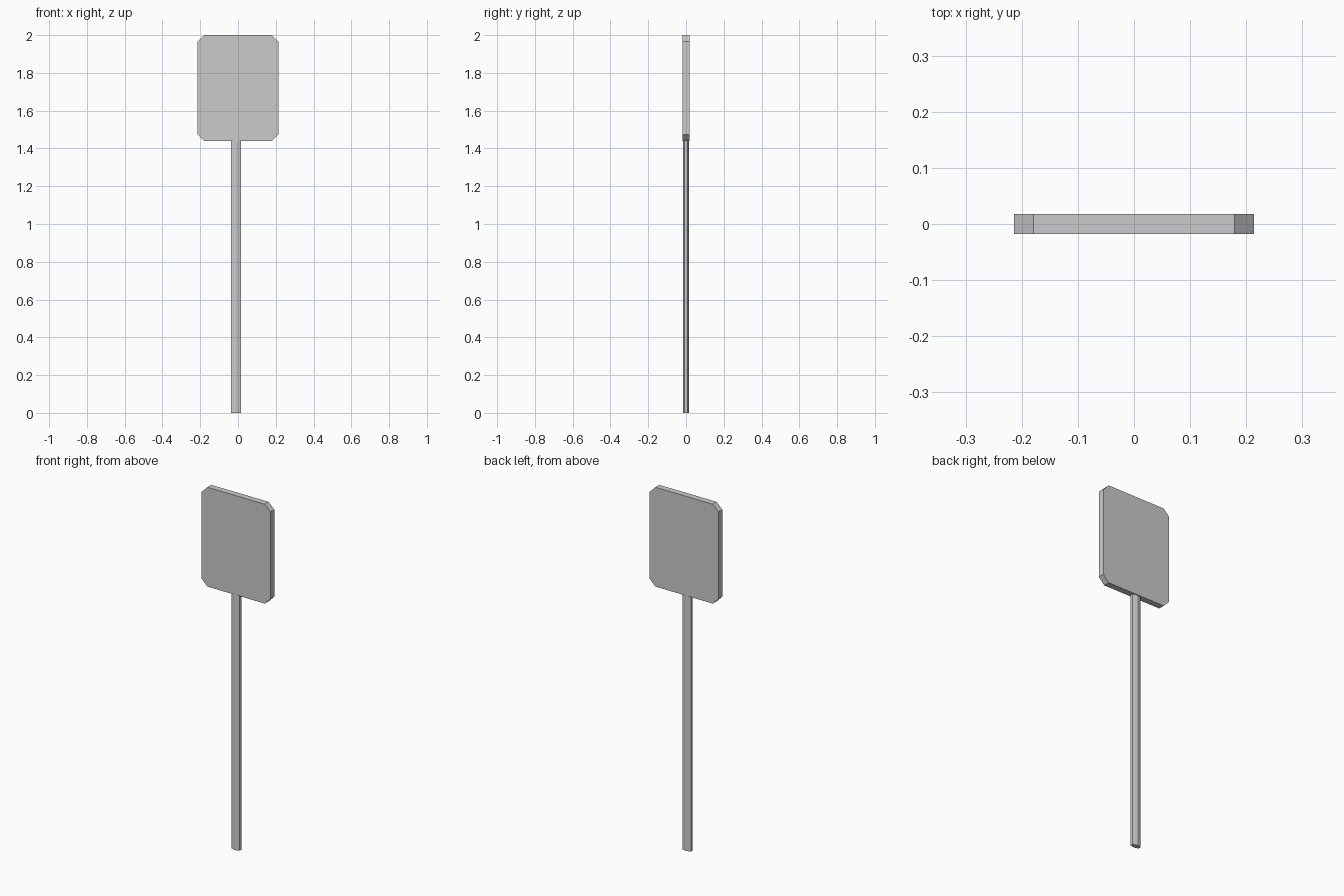
import bpy, bmesh

if "Cube" in bpy.data.objects:
    bpy.data.objects.remove(bpy.data.objects["Cube"])


def prism(name, profile, direction):
    # Extrude a flat closed profile along a direction
    bm = bmesh.new()
    face = bm.faces.new([bm.verts.new(p) for p in profile])
    ext = bmesh.ops.extrude_face_region(bm, geom=[face])
    verts = [g for g in ext["geom"] if isinstance(g, bmesh.types.BMVert)]
    bmesh.ops.translate(bm, verts=verts, vec=direction)
    bmesh.ops.recalc_face_normals(bm, faces=bm.faces)
    mesh = bpy.data.meshes.new(name)
    bm.to_mesh(mesh)
    bm.free()
    obj = bpy.data.objects.new(name, mesh)
    bpy.context.collection.objects.link(obj)
    return obj


# Sign plate: rectangle with clipped corners
W, LOW, TOP, CUT, T = 0.214, 1.44, 2.0, 0.035, 0.0175
plate = [(-W + CUT, LOW), (W - CUT, LOW), (W, LOW + CUT), (W, TOP - CUT),
         (W - CUT, TOP), (-W + CUT, TOP), (-W, TOP - CUT), (-W, LOW + CUT)]
prism("sign_plate", [(x, -T, z) for x, z in plate], (0, 2 * T, 0))

# Post: flattened six-sided bar, slightly off centre
CX, RX, RY = -0.01, 0.026, 0.015
post = [(0, -RY), (RX, -RY / 2), (RX, RY / 2), (0, RY), (-RX, RY / 2), (-RX, -RY / 2)]
prism("post", [(CX + x, y, 0) for x, y in post], (0, 0, LOW + 0.01))
